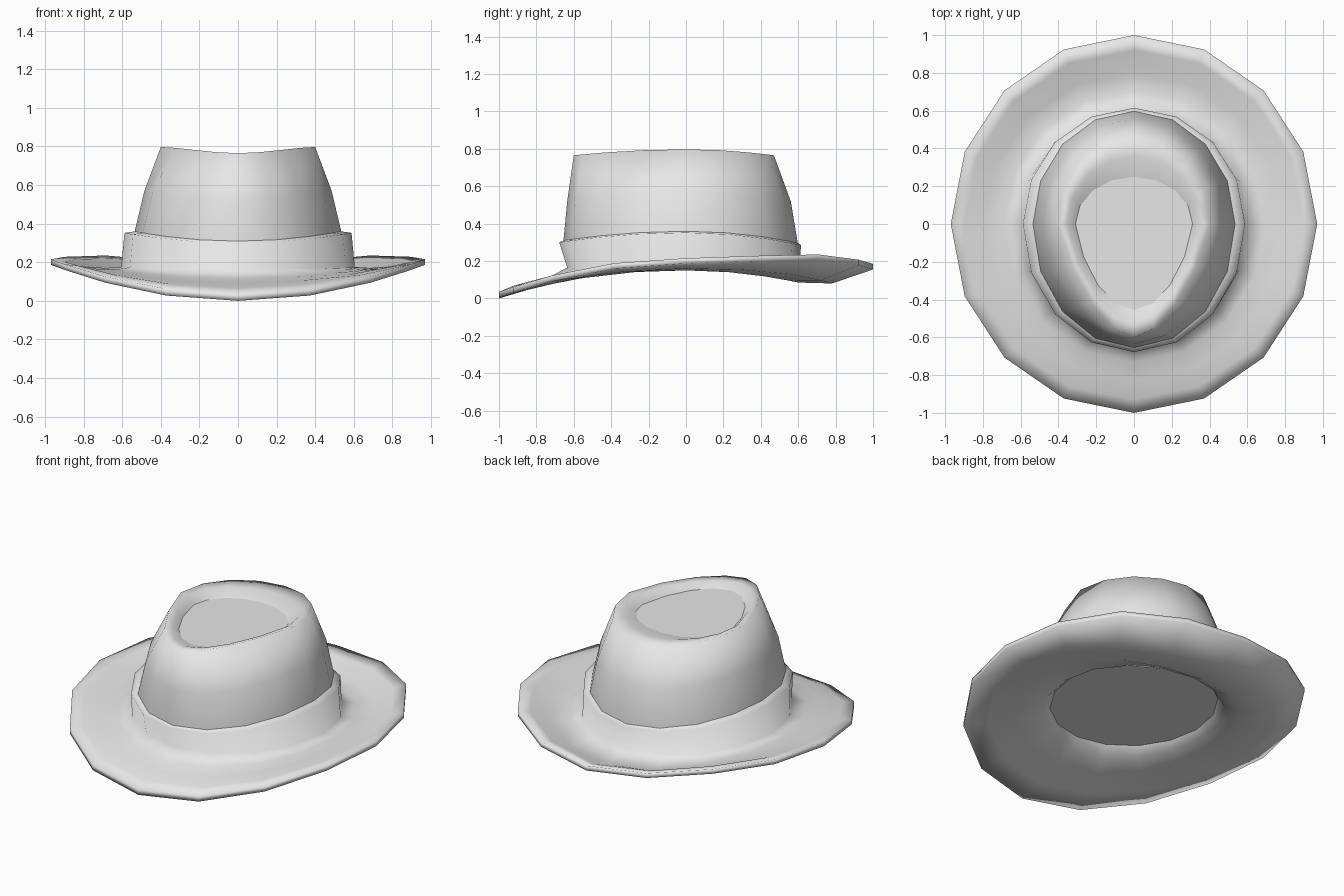
import bpy, bmesh, math

if "Cube" in bpy.data.objects:
    bpy.data.objects.remove(bpy.data.objects["Cube"])

SIDES = 16

felt = bpy.data.materials.new("light_grey_felt")
felt.use_nodes = True
GREY = (0.8, 0.8, 0.8, 1)
felt.diffuse_color = GREY
felt.node_tree.nodes["Principled BSDF"].inputs["Base Color"].default_value = GREY


def ring(bm, width, front, back, z_front, z_side, z_back, flare=0.0, pinch=0.0):
    """Oval loop; flare lifts the back corners, pinch narrows the front."""
    verts = []
    for i in range(SIDES):
        a = 2 * math.pi * i / SIDES
        s, c = math.sin(a), math.cos(a)
        if c > 0:
            x, y = width * s * (1 - pinch * c), -front * c
            z = z_side + (z_front - z_side) * c * c
        else:
            x, y = width * s, -back * c
            z = z_side + (z_back - z_side) * c * c + flare * math.sin(2 * a) ** 2
        verts.append(bm.verts.new((x, y, z)))
    return verts


def loft(name, profile):
    """Smooth shell through oval loops, closed by a flat cap on the last one."""
    bm = bmesh.new()
    rings = [ring(bm, *row) for row in profile]
    for lower, upper in zip(rings, rings[1:]):
        for i in range(SIDES):
            j = (i + 1) % SIDES
            bm.faces.new((lower[i], lower[j], upper[j], upper[i])).smooth = True
    bm.faces.new(rings[-1])
    bmesh.ops.recalc_face_normals(bm, faces=bm.faces)
    mesh = bpy.data.meshes.new(name)
    bm.to_mesh(mesh)
    bm.free()
    mesh.materials.append(felt)
    obj = bpy.data.objects.new(name, mesh)
    bpy.context.collection.objects.link(obj)


loft("brim_and_band", [
    # Band, from the crown outwards and down
    (.53, .648, .588, .312, .36, .302),
    (.588, .678, .615, .30, .352, .285),
    (.605, .635, .605, .165, .175, .145),
    # Upper side of the brim
    (.69, .73, .70, .115, .17, .115),
    (.79, .83, .80, .09, .178, .12, .015),
    (.90, .93, .92, .065, .203, .165, .035),
    # Edge
    (.97, 1, 1, .035, .215, .185, .035),
    (.97, 1, 1, 0, .187, .155, .035),
    # Underside, back in to the closed base
    (.83, .86, .78, .045, .16, .08, .01),
    (.66, .70, .60, .09, .15, .085),
    (.51, .56, .53, .13, .155, .125),
    (.47, .505, .50, .19, .19, .19),
])

# Crown: tapered wall, teardrop lip and shallow sunken top
loft("crown", [
    (.54, .65, .595, .22, .23, .22),
    (.535, .655, .597, .31, .36, .30),
    (.485, .635, .56, .52, .57, .52, 0, .04),
    (.40, .60, .47, .765, .797, .765, 0, .32),
    (.355, .53, .36, .762, .785, .765, 0, .28),
    (.31, .455, .25, .742, .742, .742, 0, .18),
])
